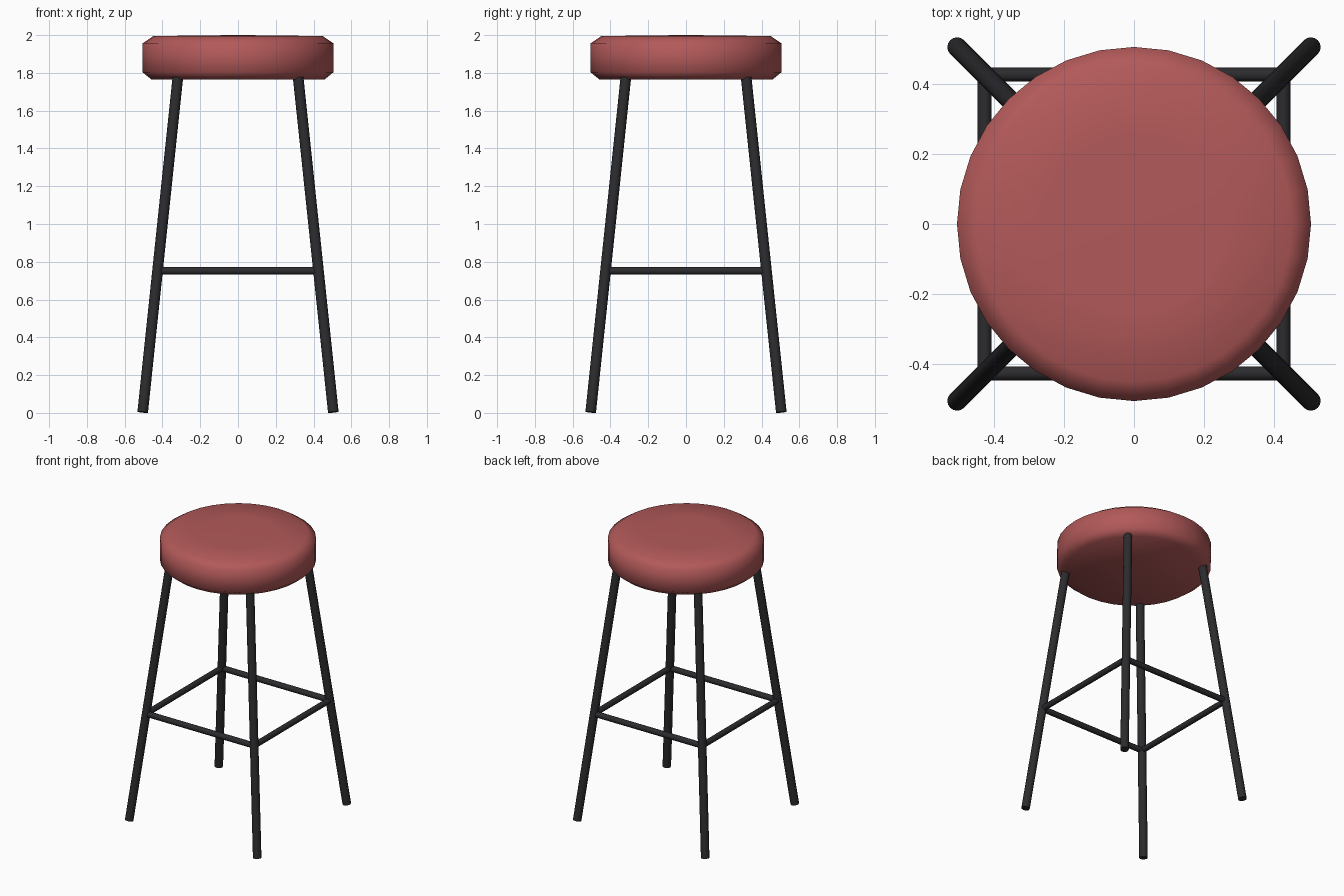
import bpy, math
from mathutils import Vector

if "Cube" in bpy.data.objects:
    bpy.data.objects.remove(bpy.data.objects["Cube"])

def material(name, color):
    m = bpy.data.materials.new(name)
    m.diffuse_color = color
    m.use_nodes = True
    m.node_tree.nodes["Principled BSDF"].inputs["Base Color"].default_value = m.diffuse_color
    return m

RED = material("red_vinyl", (0.45, 0.10, 0.10, 1))
BLACK = material("black_metal", (0.025, 0.025, 0.028, 1))

def tube(name, a, b, radius, sides=16):
    a, b = Vector(a), Vector(b)
    bpy.ops.mesh.primitive_cylinder_add(vertices=sides, radius=radius, depth=(b - a).length, location=(a + b) / 2)
    ob = bpy.context.object
    ob.name = name
    ob.rotation_euler = (b - a).to_track_quat('Z', 'Y').to_euler()
    ob.data.materials.append(BLACK)
    bpy.ops.object.shade_smooth_by_angle(angle=math.radians(40))

# Seat: lathed cushion profile with chamfered rims and a slightly raised top
profile = [(0.457, 1.764), (0.505, 1.803), (0.505, 1.957), (0.45, 1.994), (0.25, 1.998)]
N = 32
verts = [(r * math.cos(2 * math.pi * i / N), r * math.sin(2 * math.pi * i / N), z)
         for r, z in profile for i in range(N)]
faces = [(k * N + i, k * N + (i + 1) % N, (k + 1) * N + (i + 1) % N, (k + 1) * N + i)
         for k in range(len(profile) - 1) for i in range(N)]
verts += [(0, 0, 1.764), (0, 0, 2.0)]
top = (len(profile) - 1) * N
for i in range(N):
    j = (i + 1) % N
    faces += [(j, i, len(verts) - 2), (top + i, top + j, len(verts) - 1)]
mesh = bpy.data.meshes.new("seat")
mesh.from_pydata(verts, [], faces)
mesh.materials.append(RED)
seat = bpy.data.objects.new("seat", mesh)
bpy.context.collection.objects.link(seat)
mesh.shade_smooth()

# Splayed legs, joined by a square of footrest rails
def leg_xy(z):
    return 0.505 - 0.105 * z

names = ["front_right", "back_right", "back_left", "front_left"]
corners = [(1, -1), (1, 1), (-1, 1), (-1, -1)]
for name, (sx, sy) in zip(names, corners):
    p, q = leg_xy(0.004), leg_xy(1.775)
    tube(name + "_leg", (sx * p, sy * p, 0.004), (sx * q, sy * q, 1.775), 0.028)

r = leg_xy(0.752)
for i, name in enumerate(["right", "back", "left", "front"]):
    a, b = corners[i], corners[(i + 1) % 4]
    tube(name + "_rail", (a[0] * r, a[1] * r, 0.752), (b[0] * r, b[1] * r, 0.752), 0.02, 12)
